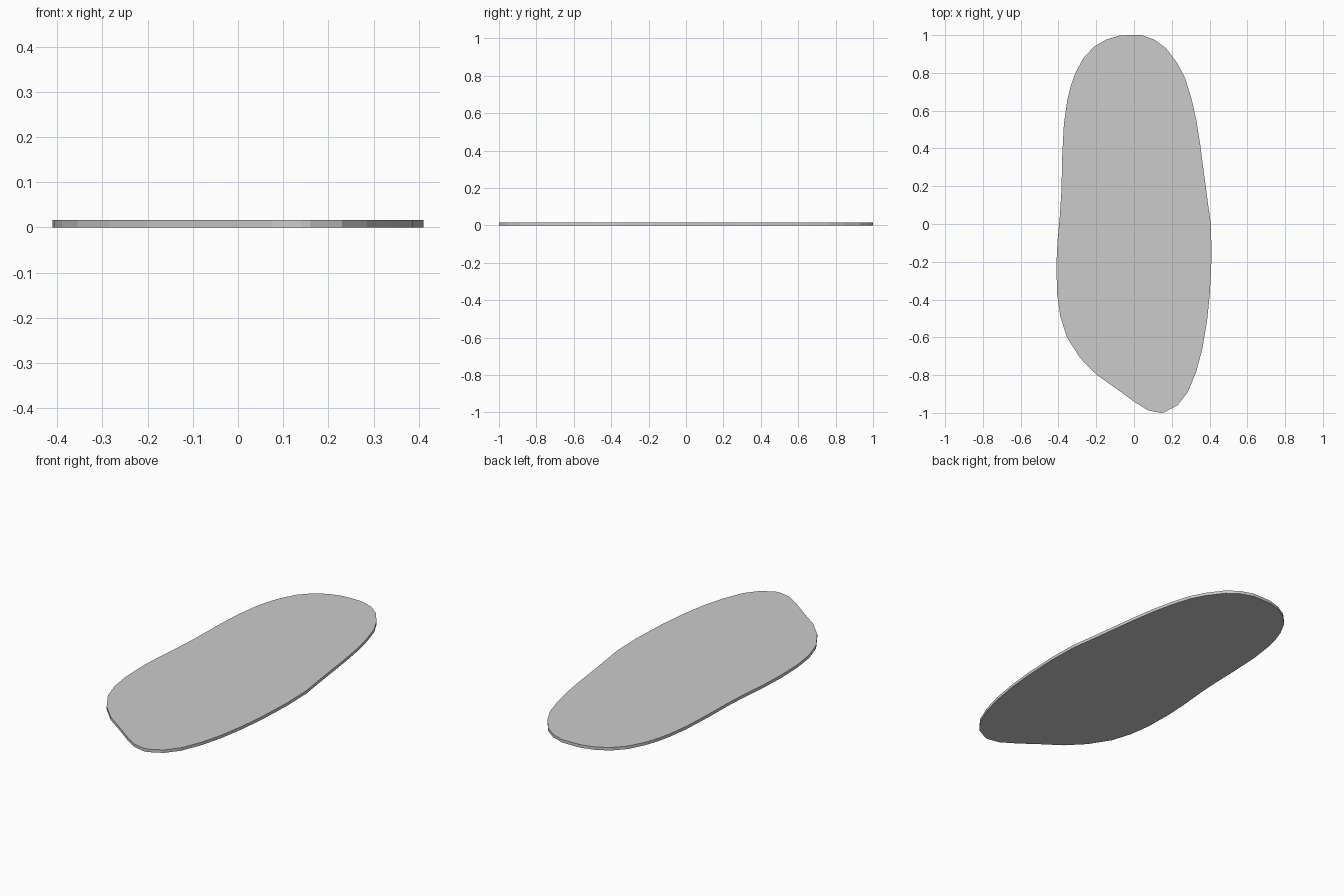
import bpy, bmesh

THICKNESS = 0.016

# Outline of the slab seen from above, clockwise from the rounded top end
OUTLINE = [
    (-0.03, 1.0), (0.04, 1.0), (0.11, 0.975), (0.17, 0.93), (0.23, 0.85),
    (0.272, 0.77), (0.305, 0.66), (0.33, 0.55), (0.352, 0.41), (0.37, 0.27),
    (0.39, 0.12), (0.407, 0.0), (0.411, -0.17), (0.402, -0.36),
    (0.387, -0.51), (0.362, -0.66), (0.33, -0.78), (0.285, -0.89),
    (0.23, -0.96), (0.16, -0.997), (0.14, -1.0), (0.075, -0.987),
    (0.0, -0.94), (-0.1, -0.867), (-0.2, -0.797), (-0.285, -0.71),
    (-0.355, -0.6), (-0.39, -0.49), (-0.407, -0.37), (-0.411, -0.22),
    (-0.405, -0.09), (-0.392, 0.05), (-0.384, 0.18), (-0.38, 0.36),
    (-0.371, 0.53), (-0.354, 0.65), (-0.335, 0.73), (-0.31, 0.80),
    (-0.267, 0.88), (-0.21, 0.94), (-0.145, 0.977), (-0.077, 0.997),
]

# Flat slab: one face extruded straight up
bm = bmesh.new()
base = bm.faces.new([bm.verts.new((x, y, 0)) for x, y in OUTLINE])
top = bmesh.ops.extrude_face_region(bm, geom=[base], use_keep_orig=True)
verts = [g for g in top["geom"] if isinstance(g, bmesh.types.BMVert)]
bmesh.ops.translate(bm, verts=verts, vec=(0, 0, THICKNESS))
bmesh.ops.recalc_face_normals(bm, faces=bm.faces)

mesh = bpy.data.meshes.new("flat_slab")
bm.to_mesh(mesh)
bm.free()
slab = bpy.data.objects.new("flat_slab", mesh)
bpy.context.collection.objects.link(slab)
